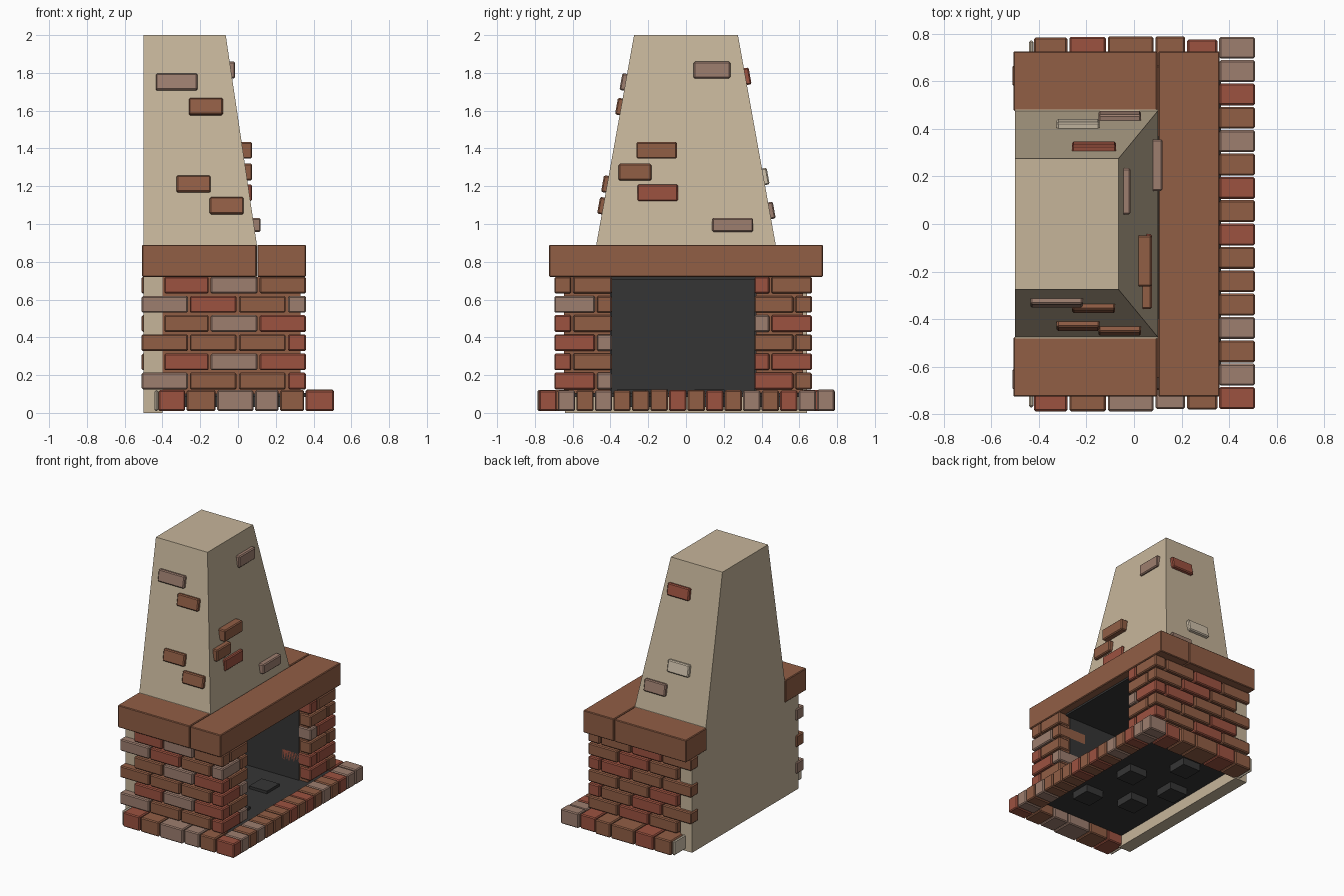
import bpy, bmesh, math, random
from mathutils import Matrix, Vector

random.seed(4)
cube = bpy.data.objects.get("Cube")
if cube:
    bpy.data.objects.remove(cube, do_unlink=True)


def material(name, rgb):
    lin = [((c / 255 + 0.055) / 1.055) ** 2.4 for c in rgb] + [1]
    m = bpy.data.materials.new(name)
    m.use_nodes = True
    m.diffuse_color = lin
    m.node_tree.nodes["Principled BSDF"].inputs["Base Color"].default_value = lin
    return m


plaster = material("plaster", (198, 181, 154))
brown = material("brown_brick", (145, 94, 69))
red = material("red_brick", (156, 82, 64))
grey = material("grey_brick", (157, 126, 111))
pale = material("pale_brick", (208, 194, 172))
soot = material("soot", (53, 53, 53))
CLAY = {"b": brown, "r": red, "g": grey, "p": pale}


def box(name, lo, hi, mat, bevel=0.0, tilt=0.0):
    """Box between two corners, optionally tilted about x and bevelled."""
    lo, hi = Vector(lo), Vector(hi)
    bm = bmesh.new()
    bmesh.ops.create_cube(bm, size=1, matrix=Matrix.Diagonal((*(hi - lo), 1)))
    me = bpy.data.meshes.new(name)
    bm.to_mesh(me)
    bm.free()
    me.materials.append(mat)
    ob = bpy.data.objects.new(name, me)
    ob.location = (lo + hi) / 2
    ob.rotation_euler.x = tilt
    bpy.context.collection.objects.link(ob)
    if bevel:
        mod = ob.modifiers.new("bevel", "BEVEL")
        mod.width = bevel
        mod.segments = 1
    return ob


def brick(name, lo, hi, code, tilt=0.0):
    return box(name, lo, hi, CLAY[code], 0.007, tilt)


# Tapered hood with a vertical back, running down between the mantel beams
hood = box("chimney_hood", (-0.5, -0.475, 0.89), (0.1, 0.475, 2.0), plaster)
for v in hood.data.vertices:
    if v.co.z > 0:
        v.co.y *= 0.275 / 0.475
        if v.co.x > 0:
            v.co.x -= 0.165
box("hood_neck", (-0.5, -0.48, 0.72), (0.1, 0.48, 0.89), plaster)

# Back wall and the brown cores behind the brickwork
box("back_wall", (-0.5, -0.64, 0), (-0.4, 0.64, 0.72), plaster)
box("right_core", (-0.4, -0.645, 0.1), (0.33, -0.4, 0.72), brown)
box("left_core", (-0.4, 0.37, 0.1), (0.33, 0.62, 0.72), brown)

# Sooty firebox lining
box("firebox_back", (-0.4, -0.4, 0.1), (-0.385, 0.37, 0.72), soot)
box("firebox_right", (-0.39, -0.41, 0.1), (0.26, -0.392, 0.72), soot)
box("firebox_left", (-0.39, 0.362, 0.1), (0.26, 0.38, 0.72), soot)
box("firebox_ceiling", (-0.39, -0.4, 0.705), (0.3, 0.37, 0.719), soot)
box("firebox_floor", (-0.4, -0.62, 0.085), (0.365, 0.62, 0.105), soot)
for x, y in [(0.13, 0.13), (-0.1, 0.44), (0.18, -0.29), (-0.13, -0.17), (-0.25, 0.12)]:
    box("floor_block", (x - 0.075, y - 0.075, 0.03), (x + 0.075, y + 0.075, 0.125), soot)

# Mantel beams
box("mantel_front", (0.102, -0.725, 0.72), (0.36, 0.725, 0.89), brown, 0.005)
for s in (-1, 1):
    y0, y1 = sorted((s * 0.475, s * 0.725))
    box("mantel_side", (-0.507, y0, 0.72), (0.098, y1, 0.89), brown, 0.005)

# Side walls and pillars: alternating courses, from the top down
LONG = [(-0.39, -0.155), (-0.145, 0.103), (0.115, 0.36)]
SHORT = [(-0.51, -0.265), (-0.255, -0.008), (0.005, 0.252), (0.265, 0.36)]
COURSES = {
    "right": ["rgbb", "grbgb", "bgrb", "bbbrg", "rgrb", "gbbrg"],
    "left": ["brbbr", "brbb", "bbrrg", "rbbb", "brbrr", "brbr"],
}
for side, rows in COURSES.items():
    for i, codes in enumerate(rows):
        zc = 0.676 - 0.1015 * i
        long_row = len(codes) == 4
        xs = LONG if long_row else SHORT
        spans = [(x0, x1, -0.697, -0.608) for x0, x1 in xs]
        if long_row:
            spans.append((0.268, 0.36, -0.598, -0.392))
        else:
            spans[-1] = (0.265, 0.36, -0.697, -0.482)
            spans.append((0.115, 0.36, -0.472, -0.392))
        for (x0, x1, y0, y1), code in zip(spans, codes):
            if side == "left":
                y0, y1 = -y1 - 0.03, -y0 - 0.03
            brick(side + "_wall_brick", (x0, y0, zc - 0.044), (x1, y1, zc + 0.044), code)

# Hearth: a front row and two side rows
for i, code in enumerate("rgbgbbbrbrbgbrgg"):
    y = -0.777 + 0.0981 * i
    j = random.uniform(-0.003, 0.003)
    brick("hearth_front_brick", (0.358, y, 0.01), (0.508, y + 0.092, 0.12 + j), code)
HEARTH_X = [(-0.442, -0.422), (-0.42, -0.28), (-0.272, -0.118), (-0.11, 0.082),
            (0.09, 0.215), (0.223, 0.35)]
for s, codes in ((-1, "prbggb"), (1, "pbrbbr")):
    for (x0, x1), code in zip(HEARTH_X, codes):
        out = 0.77 if code == "p" else 0.782 + random.uniform(-0.008, 0.008)
        y0, y1 = sorted((s * 0.615, s * out))
        brick("hearth_side_brick", (x0, y0, 0.01), (x1, y1, 0.12), code)

# Bricks showing through the plaster on the two sloping sides: x, z, width
SLOPE = 0.2 / 1.11
SIDE_BRICKS = {
    -1: [(-0.325, 1.75, 0.22, "g"), (-0.17, 1.62, 0.18, "b"),
         (-0.235, 1.21, 0.18, "b"), (-0.06, 1.095, 0.18, "b")],
    1: [(-0.168, 1.78, 0.185, "r"), (-0.235, 1.25, 0.18, "p"), (-0.06, 1.07, 0.18, "g")],
}
for s, items in SIDE_BRICKS.items():
    for x, z, w, code in items:
        y = s * (0.475 - SLOPE * (z - 0.89))
        brick("hood_side_brick", (x - w / 2, y - 0.025, z - 0.045),
              (x + w / 2, y + 0.025, z + 0.045), code, s * math.atan(SLOPE))

# Upright bricks on the sloping face above the opening: y, z, width, outer x
for y, z, w, x, code in [(0.137, 1.815, 0.195, -0.015, "g"), (-0.155, 1.39, 0.215, 0.075, "b"),
                         (-0.27, 1.275, 0.175, 0.075, "b"), (-0.15, 1.165, 0.215, 0.075, "r"),
                         (0.247, 0.995, 0.217, 0.12, "g")]:
    h = 0.037 if z < 1 else 0.044
    brick("hood_face_brick", (x - 0.07, y - w / 2, z - h), (x, y + w / 2, z + h), code)
